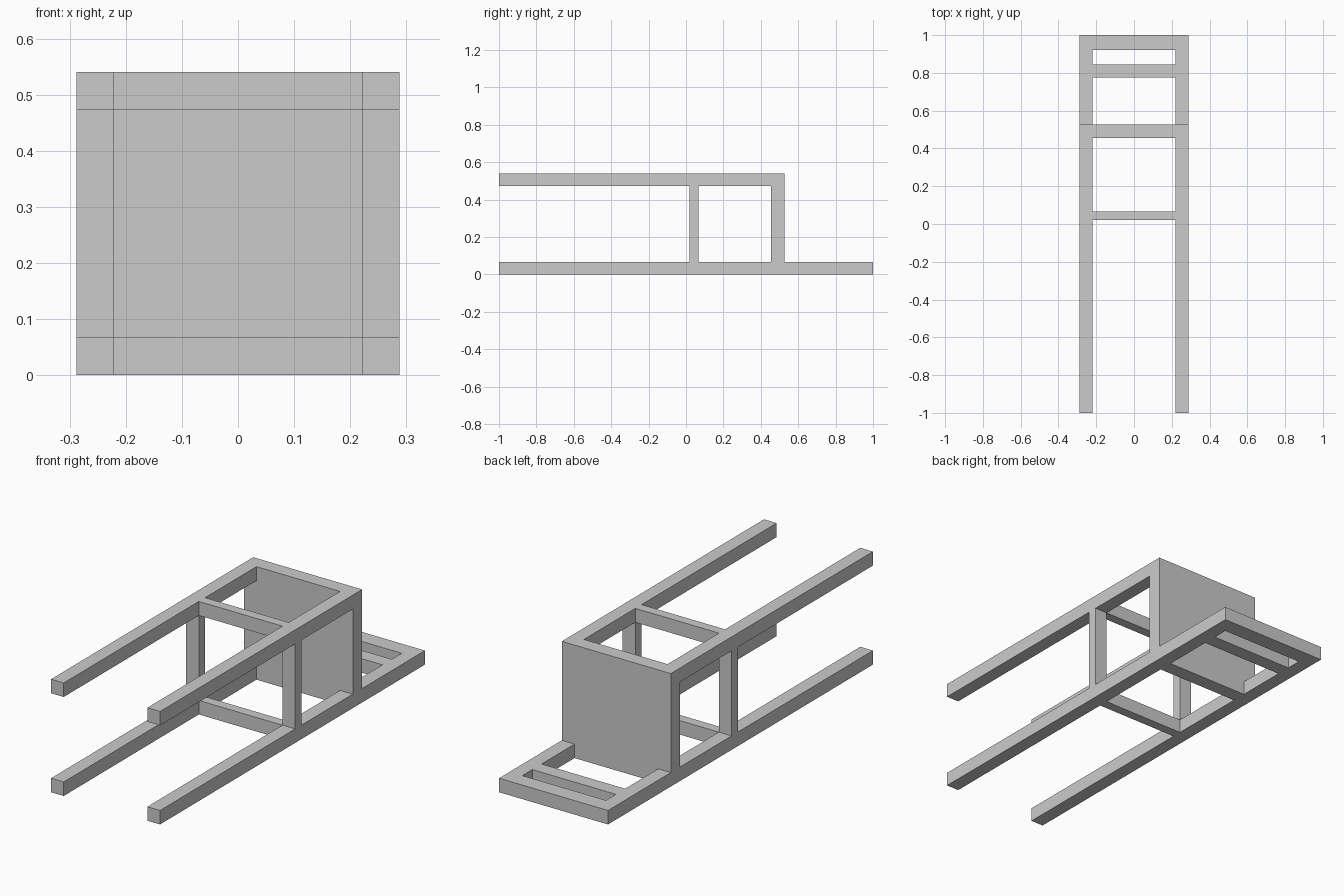
import bpy

if "Cube" in bpy.data.objects:
    bpy.data.objects.remove(bpy.data.objects["Cube"])

# Single flat material
grey = bpy.data.materials.new("plain_grey")
grey.diffuse_color = (0.6, 0.6, 0.6, 1)
grey.use_nodes = True
grey.node_tree.nodes["Principled BSDF"].inputs["Base Color"].default_value = grey.diffuse_color

W, IN = 0.288, 0.221        # outer and inner half width of the frame
H, T = 0.54, 0.067          # overall height, bar thickness
SEAT = (0.455, 0.526)       # seat span along y
BRACE = (0.02, 0.067)       # stretcher span along y


def box(name, x, y, z):
    """Box from (min, max) pairs on each axis."""
    verts = [(a, b, c) for a in x for b in y for c in z]
    faces = [(0, 1, 3, 2), (4, 6, 7, 5), (0, 4, 5, 1),
             (2, 3, 7, 6), (0, 2, 6, 4), (1, 5, 7, 3)]
    mesh = bpy.data.meshes.new(name)
    mesh.from_pydata(verts, [], faces)
    mesh.materials.append(grey)
    obj = bpy.data.objects.new(name, mesh)
    bpy.context.collection.objects.link(obj)
    return obj


low, high = (0, T), (H - T, H)
inner = (-IN, IN)

# Legs, back posts and side stretchers, one set per side
for side, x in (("left", (-W, -IN)), ("right", (IN, W))):
    box("back_post_" + side, x, (-1, 1), low)
    box("front_leg_" + side, x, (-1, SEAT[1]), high)
    box("side_stretcher_" + side, x, BRACE, (T, H - T))
    box("seat_edge_" + side, x, SEAT, (T, H - T))

# Seat slab between the side edges
box("seat", inner, SEAT, (0, H))

# Front and back stretchers
box("back_stretcher", inner, BRACE, low)
box("front_stretcher", inner, BRACE, high)

# Backrest rails
box("back_rail", inner, (0.775, 0.845), low)
box("top_rail", inner, (0.92, 1), low)
